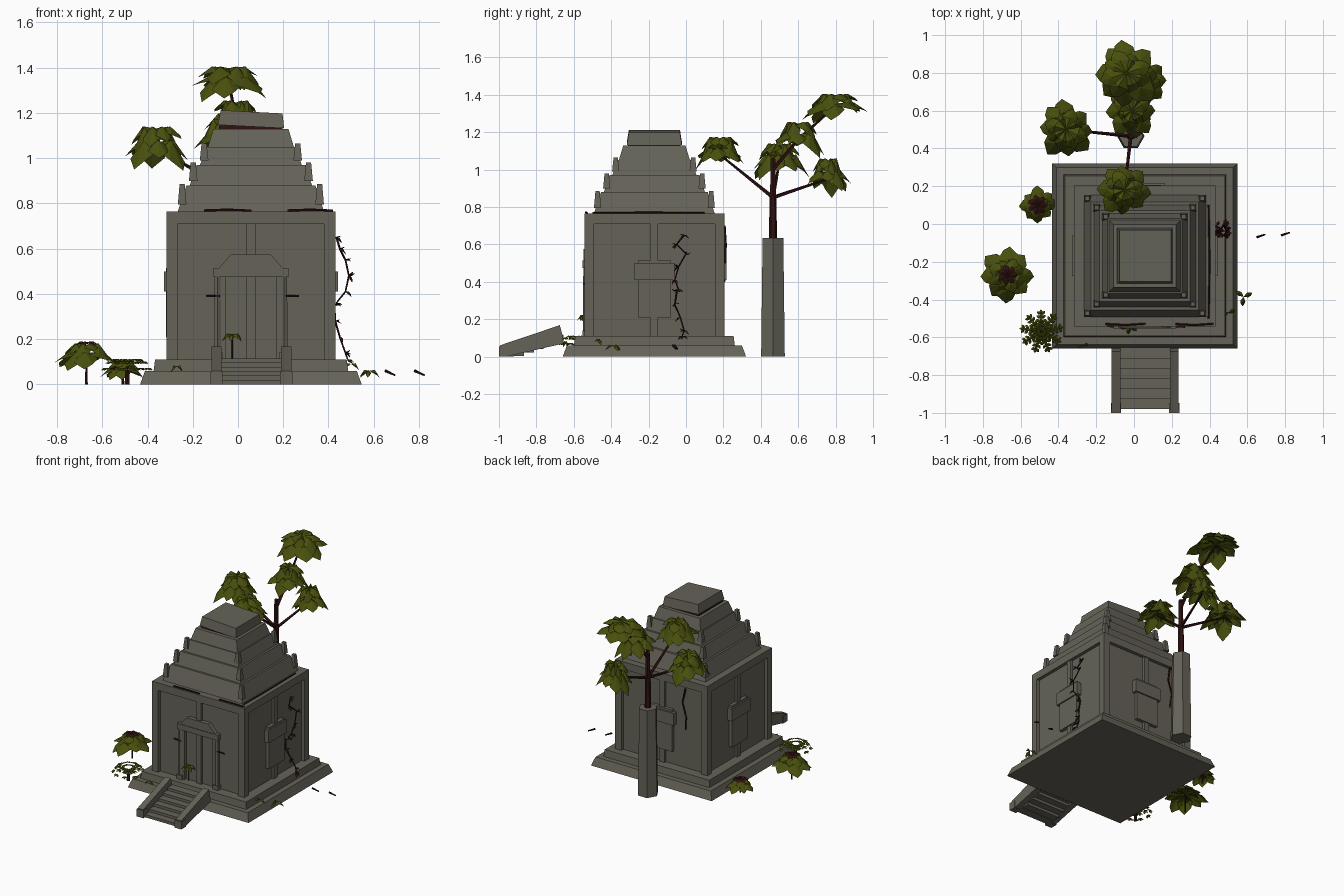
import bpy, bmesh, math, random
from mathutils import Matrix, Vector

if "Cube" in bpy.data.objects:
    bpy.data.objects.remove(bpy.data.objects["Cube"])

random.seed(4)

def material(name, rgb):
    m = bpy.data.materials.new(name)
    m.diffuse_color = (*rgb, 1)
    m.use_nodes = True
    m.node_tree.nodes["Principled BSDF"].inputs["Base Color"].default_value = m.diffuse_color
    return m

STONE = material("weathered stone", (0.13, 0.124, 0.097))
LEAF = material("olive leaf", (0.066, 0.078, 0.004))
BARK = material("dark bark", (0.03, 0.006, 0.006))

CENTRE = Matrix.Translation((0.057, -0.169, 0))   # temple axis
def side(k):                                      # k quarter turns, 0 = front
    return CENTRE @ Matrix.Rotation(k * math.pi / 2, 4, 'Z')

def finish(bm, name, mat):
    me = bpy.data.meshes.new(name)
    bm.to_mesh(me)
    bm.free()
    me.materials.append(mat)
    ob = bpy.data.objects.new(name, me)
    bpy.context.collection.objects.link(ob)
    return ob

def prism(bm, pts_a, pts_b):
    """Solid between two matching loops of points."""
    a = [bm.verts.new(p) for p in pts_a]
    b = [bm.verts.new(p) for p in pts_b]
    n = len(a)
    fs = [bm.faces.new(a[::-1]), bm.faces.new(b)]
    fs += [bm.faces.new((a[i], a[(i + 1) % n], b[(i + 1) % n], b[i])) for i in range(n)]
    bmesh.ops.recalc_face_normals(bm, faces=fs)

def rect(x, y, z, hx, hy):
    return [Vector((x + sx * hx, y + sy * hy, z)) for sx, sy in ((-1, -1), (1, -1), (1, 1), (-1, 1))]

def block(bm, M, x, y, z0, z1, hx, hy, top=1.0):
    """Box or tapered box; top scales the upper face."""
    prism(bm, [M @ p for p in rect(x, y, z0, hx, hy)],
          [M @ p for p in rect(x, y, z1, hx * top, hy * top)])

def rod(bm, pts, r0, r1, sides=6):
    """Tapering rod through a few points."""
    n = len(pts) - 1
    for i in range(n):
        a, b = Vector(pts[i]), Vector(pts[i + 1])
        M = Matrix.Translation((a + b) / 2) @ (b - a).to_track_quat('Z', 'Y').to_matrix().to_4x4()
        bmesh.ops.create_cone(bm, cap_ends=True, segments=sides, radius1=r0 + (r1 - r0) * i / n,
                              radius2=r0 + (r1 - r0) * (i + 1) / n, depth=(b - a).length, matrix=M)

def leaf(bm, base, ang, length, width, drop, rise=0.0):
    """Folded five-point blade pointing outward and drooping."""
    d = Vector((math.cos(ang), math.sin(ang), 0))
    s = Vector((-d.y, d.x, 0))
    up = Vector((0, 0, 1))
    base = Vector(base)
    mid = bm.verts.new(base + d * length * 0.55 + up * rise)
    rim = [base, base + d * length * 0.5 + s * width / 2 - up * drop * 0.35,
           base + d * length * 0.85 + s * width * 0.3 - up * drop * 0.7,
           base + d * length - up * drop,
           base + d * length * 0.75 - s * width * 0.42 - up * drop * 0.6,
           base + d * length * 0.4 - s * width / 2 - up * drop * 0.3]
    rim = [bm.verts.new(p) for p in rim]
    for i in range(6):
        bm.faces.new((mid, rim[i], rim[(i + 1) % 6]))

def cluster(bm, c, r, height, n=8, layers=2):
    """Rosette of drooping leaves, upper layer smaller."""
    for k in range(layers):
        for i in range(n):
            a = (i + 0.5 * k + random.uniform(-0.2, 0.2)) * math.tau / n
            q = r * (1 - 0.25 * k) * random.uniform(0.8, 1.0)
            leaf(bm, (c[0], c[1], c[2] + height * (0.15 + 0.3 * k)), a, q, q * 0.75,
                 height * random.uniform(0.2, 0.7), height * 0.05)

# ---- plinth and walls
bm = bmesh.new()
block(bm, CENTRE, 0, 0, 0, 0.06, 0.49, 0.49, 0.955)
block(bm, CENTRE, 0, 0, 0.06, 0.11, 0.43, 0.43, 0.985)
finish(bm, "plinth", STONE)

bm = bmesh.new()
block(bm, CENTRE, 0, 0, 0.11, 0.72, 0.35, 0.35)
block(bm, CENTRE, 0, 0, 0.71, 0.765, 0.374, 0.374)
for k in range(4):
    block(bm, side(k), 0.349, 0.349, 0.11, 0.71, 0.025, 0.025)   # corner piers
    block(bm, side(k), 0, -0.355, 0.11, 0.71, 0.02, 0.012)       # middle strip
finish(bm, "walls", STONE)

# ---- blind windows on three sides
bm = bmesh.new()
for k in (1, 2, 3):
    block(bm, side(k), 0, -0.36, 0.21, 0.515, 0.088, 0.015)
    block(bm, side(k), 0, -0.365, 0.41, 0.50, 0.107, 0.02)
finish(bm, "blind_windows", STONE)

# ---- doorway: jambs, columns, lintel, gable
bm = bmesh.new()
F = side(0)
for s in (-1, 1):
    block(bm, F, s * 0.127, -0.358, 0.11, 0.475, 0.014, 0.014)
    rod(bm, [F @ Vector((s * 0.147, -0.365, 0.11)), F @ Vector((s * 0.147, -0.365, 0.475))], 0.018, 0.015)
    block(bm, F, s * 0.147, -0.365, 0.11, 0.14, 0.022, 0.02)
block(bm, F, 0, -0.362, 0.475, 0.515, 0.166, 0.022)
prism(bm, [F @ Vector((x, -0.38, z)) for x, z in ((-0.14, .515), (0.14, .515), (0.088, .575), (-0.088, .575))],
      [F @ Vector((x, -0.34, z)) for x, z in ((-0.14, .515), (0.14, .515), (0.088, .575), (-0.088, .575))])
finish(bm, "doorway", STONE)

# ---- stepped roof with corner horns
bm = bmesh.new()
for z0, z1, h0, h1 in ((0.765, 0.88, 0.323, 0.285), (0.88, 0.97, 0.27, 0.24),
                       (0.97, 1.05, 0.225, 0.198), (1.05, 1.13, 0.19, 0.166)):
    block(bm, CENTRE, 0, 0, z0, z1, h0, h0, h1 / h0)
finish(bm, "roof_tiers", STONE)

bm = bmesh.new()
for k in range(4):
    for h, z0, z1 in ((0.304, 0.795, 0.885), (0.255, 0.9, 0.98), (0.207, 0.99, 1.065)):
        block(bm, side(k), h, h, z0, z1, 0.019, 0.019, 0.6)
finish(bm, "roof_horns", STONE)

bm = bmesh.new()
tilt = CENTRE @ Matrix.Translation((0, 0, 1.14)) @ Matrix.Rotation(math.radians(3), 4, 'Y')
block(bm, tilt, 0, 0, 0, 0.065, 0.147, 0.147, 0.93)
finish(bm, "tilted_cap", STONE)
bm = bmesh.new()
block(bm, CENTRE, 0, 0, 1.125, 1.145, 0.14, 0.14)
finish(bm, "cap_seam", BARK)

# ---- stairs with sloping side rails
bm = bmesh.new()
for i in range(6):
    block(bm, Matrix(), 0.06, -0.95 + i * 0.053, max(0, i * 0.019 - 0.015), 0.02 + i * 0.019, 0.135, 0.03)
finish(bm, "stairs", STONE)
bm = bmesh.new()
profile = ((-0.995, 0), (-0.96, 0), (-0.655, 0.07), (-0.66, 0.115), (-0.675, 0.168), (-0.995, 0.06))
for x in (-0.095, 0.213):
    prism(bm, [(x - 0.023, y, z) for y, z in profile], [(x + 0.023, y, z) for y, z in profile])
    block(bm, Matrix(), x, -0.974, 0.0, 0.055, 0.027, 0.026)
finish(bm, "stair_rails", STONE)

# ---- tree on a hexagonal stone pillar
bm = bmesh.new()
M = Matrix.Translation((-0.017, 0.465, 0.3175)) @ Matrix.Rotation(math.pi / 6, 4, 'Z')
bmesh.ops.create_cone(bm, cap_ends=True, segments=6, radius1=0.073, radius2=0.064, depth=0.635, matrix=M)
finish(bm, "hexagonal_pillar", STONE)

clusters = (((-0.36, 0.50, 1.04), 0.17, 0.2), ((-0.05, 0.18, 1.08), 0.155, 0.19),
            ((-0.04, 0.80, 1.33), 0.20, 0.15), ((-0.01, 0.60, 1.16), 0.15, 0.19),
            ((0.05, 0.76, 0.95), 0.135, 0.22))
bm = bmesh.new()
rod(bm, [(-0.017, 0.465, 0.62), (-0.017, 0.465, 0.86), (-0.015, 0.465, 1.06)], 0.022, 0.014)
for c, r, h in clusters[:2] + clusters[4:]:
    rod(bm, [(-0.017, 0.465, 0.85), Vector(c)], 0.011, 0.006, 5)
rod(bm, [(-0.015, 0.465, 1.0), (-0.01, 0.6, 1.16), (-0.04, 0.8, 1.34)], 0.012, 0.006, 5)
finish(bm, "tree_trunk", BARK)
bm = bmesh.new()
for c, r, h in clusters:
    cluster(bm, c, r, h)
finish(bm, "tree_leaves", LEAF)

# ---- shrubs and fern
bm, stems = bmesh.new(), bmesh.new()
for x, y, z, r, h in ((-0.67, -0.27, 0.12, 0.155, 0.12), (-0.51, 0.10, 0.06, 0.105, 0.08)):
    cluster(bm, (x, y, z), r, h, 8, 2)
    rod(stems, [(x, y, 0), (x, y, z + h * 0.4)], 0.006, 0.005, 5)
    for i in range(7):
        a = i * math.tau / 7
        leaf(stems, (x, y, z + h * 0.55), a, 0.055, 0.035, 0.012, 0.004)
finish(bm, "shrub_leaves", LEAF)
bm = bmesh.new()
for i in range(9):                                   # toothed fern fronds
    a = i * math.tau / 9 + 0.2
    d = Vector((math.cos(a), math.sin(a), 0))
    for j in range(1, 6):
        t = j / 5
        p = Vector((-0.49, -0.57, 0.03 + 0.08 * math.sin(t * 2.6))) + d * 0.11 * t
        for s in (-0.9, 0, 0.9):
            leaf(bm, p - d * 0.02, a + s, 0.04 - 0.012 * t, 0.016, 0.01, 0.002)
for x, y, z, n, r in ((-0.025, -0.535, 0.2, 6, 0.05), (0.58, -0.385, 0.04, 3, 0.05), (0.50, -0.47, 0.07, 2, 0.04),
                      (-0.27, -0.645, 0.06, 2, 0.03)):
    for i in range(n):
        leaf(bm, (x, y, z + 0.02), i * math.tau / n + 0.4, r, r * 0.5, 0.03, 0.004)
rod(stems, [(-0.025, -0.535, 0.11), (-0.025, -0.535, 0.22)], 0.004, 0.003, 4)
rod(stems, [(-0.49, -0.57, 0), (-0.49, -0.57, 0.08)], 0.012, 0.008, 5)
finish(bm, "fern_and_sprouts", LEAF)
finish(stems, "shrub_stems", BARK)

# ---- climbing vines, seam roots and fallen twigs
bm = bmesh.new()
def vine(pts, r=0.005, leaves=3):
    rod(bm, pts, r, r * 0.7, 5)
    for p in pts:
        for i in range(leaves):
            leaf(bm, p, random.uniform(-1.2, 1.2), 0.03, 0.016, random.uniform(-0.02, 0.03))
vine([(0.435, -0.01, 0.65), (0.45, -0.05, 0.60), (0.475, 0.0, 0.55), (0.49, -0.04, 0.48),
      (0.475, -0.06, 0.41), (0.435, -0.04, 0.36)])
vine([(0.425, -0.05, 0.35), (0.43, -0.06, 0.28), (0.45, -0.03, 0.21), (0.475, -0.01, 0.14), (0.485, -0.02, 0.11)])
vine([(-0.14, 0.205, 0.70), (-0.12, 0.212, 0.60), (-0.15, 0.212, 0.5), (-0.14, 0.205, 0.40)], 0.007, 0)
for a, b in ((-0.15, 0.06), (0.22, 0.42)):
    rod(bm, [(a, -0.53, 0.768), ((a + b) / 2, -0.535, 0.772), (b, -0.528, 0.768)], 0.006, 0.005, 5)
rod(bm, [(0.395, -0.5, 0.768), (0.40, -0.2, 0.77), (0.395, 0.1, 0.768)], 0.005, 0.005, 5)
for x in (-0.11, 0.24):
    rod(bm, [(x - 0.03, -0.54, 0.39), (x + 0.03, -0.545, 0.39)], 0.006, 0.005, 5)
for x, y in ((0.67, -0.06), (0.80, -0.05)):
    rod(bm, [(x - 0.02, y - 0.01, 0.06), (x + 0.025, y + 0.005, 0.04)], 0.007, 0.004, 5)
finish(bm, "vines_and_twigs", BARK)
